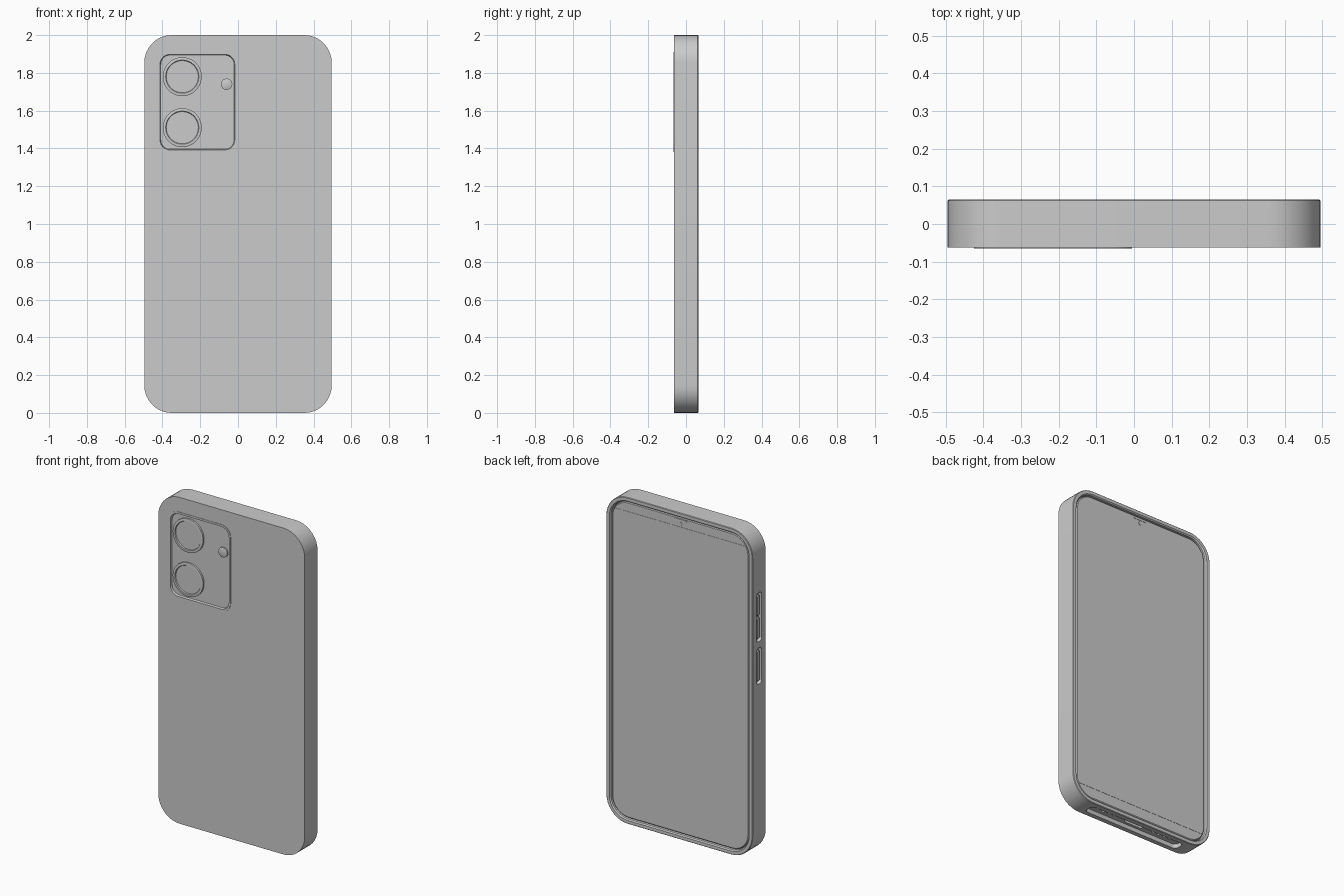
import bpy, bmesh, math

if "Cube" in bpy.data.objects:
    bpy.data.objects.remove(bpy.data.objects["Cube"])

SEG = 9  # segments per rounded corner


def ring(rect, r, inset, depth, axis):
    """Rounded rectangle outline at a given depth along an axis."""
    a0, a1, b0, b1 = rect
    a0, a1, b0, b1 = a0 + inset, a1 - inset, b0 + inset, b1 - inset
    r = max(r - inset, 0.002)
    corners = [(a1 - r, b1 - r), (a0 + r, b1 - r), (a0 + r, b0 + r), (a1 - r, b0 + r)]
    pts = []
    for q, (ca, cb) in enumerate(corners):
        for i in range(SEG + 1):
            t = math.pi / 2 * (q + i / SEG)
            a, b = ca + r * math.cos(t), cb + r * math.sin(t)
            pts.append({'x': (depth, a, b), 'y': (a, depth, b), 'z': (a, b, depth)}[axis])
    return pts


def loft(name, rect, r, steps, axis='y'):
    """Closed solid through (inset, depth) steps."""
    bm = bmesh.new()
    loops = [[bm.verts.new(p) for p in ring(rect, r, i, d, axis)] for i, d in steps]
    n = len(loops[0])
    for l0, l1 in zip(loops, loops[1:]):
        for k in range(n):
            bm.faces.new((l0[k], l0[(k + 1) % n], l1[(k + 1) % n], l1[k]))
    bm.faces.new(loops[0])
    bm.faces.new(loops[-1])
    bmesh.ops.remove_doubles(bm, verts=bm.verts, dist=1e-5)
    bmesh.ops.recalc_face_normals(bm, faces=bm.faces)
    me = bpy.data.meshes.new(name)
    bm.to_mesh(me)
    bm.free()
    ob = bpy.data.objects.new(name, me)
    bpy.context.collection.objects.link(ob)
    return ob


def disc(name, ca, cb, r, steps, axis='y'):
    return loft(name, (ca - r, ca + r, cb - r, cb + r), r, steps, axis)


def cut(target, cutter):
    cutter.hide_render = True
    cutter.hide_viewport = False
    m = target.modifiers.new(cutter.name, 'BOOLEAN')
    m.operation, m.solver, m.object = 'DIFFERENCE', 'EXACT', cutter
    bpy.context.view_layer.objects.active = target
    bpy.ops.object.modifier_apply(modifier=m.name)
    bpy.data.objects.remove(cutter)


BODY = (-0.496, 0.496, 0, 2)
ISLAND = (-0.425, -0.005, 1.38, 1.91)

# Protective case with a raised lip around the screen
case = loft('case', BODY, 0.145, [(0, -0.0625), (0, 0.062), (0.003, 0.065),
                                  (0.022, 0.065), (0.028, 0.058), (0.028, 0.036)])

# Openings in the case: camera, side buttons, bottom slot, port, speaker holes
cut(case, loft('camera_cutter', ISLAND, 0.06, [(0.006, -0.1), (0.006, -0.049)]))
buttons = {'volume': (1.32, 1.62), 'power': (1.06, 1.28)}
for name, (z0, z1) in buttons.items():
    cut(case, loft(name + '_cutter', (-0.024, 0.024, z0, z1), 0.018,
                   [(0, -0.55), (0, -0.474)], 'x'))
cut(case, loft('bottom_cutter', (-0.33, 0.33, -0.034, 0.033), 0.025,
               [(0, -0.1), (0, 0.026)], 'z'))
cut(case, loft('port_cutter', (-0.065, 0.065, -0.017, 0.017), 0.017,
               [(0, -0.1), (0, 0.08)], 'z'))
for s in (-1, 1):
    for i in range(4):
        cut(case, disc('speaker_cutter', s * (0.14 + 0.04 * i), 0, 0.011,
                       [(0, -0.1), (0, 0.045)], 'z'))

# Camera island with rim and recessed floor
loft('camera_island', ISLAND, 0.065, [(0, -0.05), (0, -0.065), (0.012, -0.065), (0.016, -0.053)])

# Two lenses and a flash
for i, z in enumerate((1.78, 1.51)):
    disc(f'lens_{i + 1}', -0.295, z, 0.103,
         [(0, -0.0515), (0, -0.064), (0.003, -0.065), (0.015, -0.065), (0.018, -0.059)])
disc('flash', -0.06, 1.74, 0.03, [(0, -0.0515), (0, -0.062), (0.004, -0.064)])

# Side buttons inside their openings
for name, spans in {'volume_button': ((1.335, 1.465), (1.475, 1.605)),
                    'power_button': ((1.075, 1.265),)}.items():
    for z0, z1 in spans:
        loft(name, (-0.014, 0.014, z0, z1), 0.012,
             [(0, -0.47), (0, -0.488), (0.004, -0.492)], 'x')

# Phone front, display, earpiece and front camera
loft('phone_front', BODY, 0.145, [(0.033, 0.035), (0.033, 0.051), (0.038, 0.055)])
loft('display', (-0.45, 0.45, 0.10, 1.91), 0.01, [(0, 0.054), (0, 0.0565)])
loft('earpiece', (-0.045, 0.045, 1.947, 1.957), 0.005, [(0, 0.054), (0, 0.057)])
disc('front_camera', 0, 1.929, 0.012, [(0, 0.054), (0, 0.057)])

# Smooth rounded parts, keep hard edges
for ob in bpy.data.objects:
    ob.select_set(ob.type == 'MESH')
bpy.context.view_layer.objects.active = case
bpy.ops.object.shade_smooth_by_angle(angle=math.radians(30))
